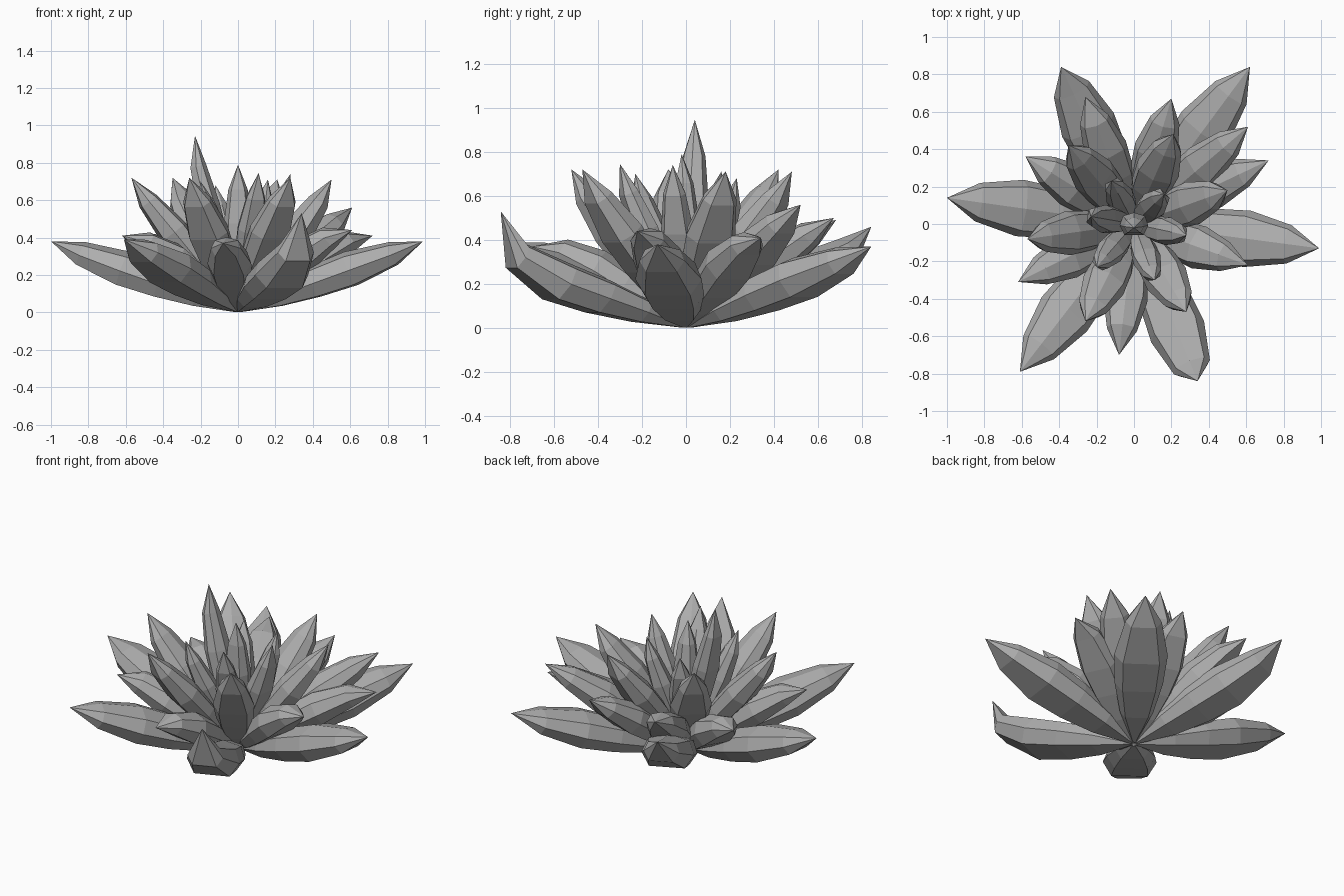
import bpy, bmesh
from mathutils import Vector

cube = bpy.data.objects.get("Cube")
if cube:
    bpy.data.objects.remove(cube)

mat = bpy.data.materials.new("matte_grey")
mat.use_nodes = True
COLOUR = (0.42, 0.42, 0.42, 1)
mat.diffuse_color = COLOUR
mat.node_tree.nodes["Principled BSDF"].inputs["Base Color"].default_value = COLOUR

# Plump cross-section of a leaf (side, up) and its fullness along the length
SECTION = [(-1, .05), (-.78, .58), (0, .78), (.78, .58), (1, .05), (.68, -.48), (-.68, -.48)]
FULLNESS = [(.0, .08), (.2, .62), (.4, .9), (.6, 1), (.83, .68)]


def leaf(name, tip, half_width, depth, curl):
    """Faceted pointed leaf; positive curl hangs below its chord, negative arches above it."""
    tip = Vector(tip)
    base = Vector((tip.x * .02, tip.y * .02, .008))
    axis = (tip - base).normalized()
    side = axis.cross(Vector((0, 0, 1))).normalized()
    up = side.cross(axis)
    bm = bmesh.new()
    rings = []
    for t, full in FULLNESS:
        centre = base.lerp(tip, t) - up * (curl * (t - t ** 7))
        w = half_width * full
        rings.append([bm.verts.new(centre + side * (a * w) + up * (b * w * depth))
                      for a, b in SECTION])
    n = len(SECTION)
    end = bm.verts.new(tip)
    bm.faces.new(rings[0])
    for i in range(n):
        j = (i + 1) % n
        for low, high in zip(rings, rings[1:]):
            bm.faces.new((low[i], low[j], high[j], high[i]))
        bm.faces.new((rings[-1][i], rings[-1][j], end))
    bmesh.ops.recalc_face_normals(bm, faces=bm.faces)
    mesh = bpy.data.meshes.new(name)
    bm.to_mesh(mesh)
    bm.free()
    mesh.materials.append(mat)
    bpy.context.collection.objects.link(bpy.data.objects.new(name, mesh))


# Whorls of leaves from the outside in: half width, depth ratio, then (tip, curl) per leaf
WHORLS = {
    "outer_leaf": (.152, .98, [((-1, .14, .38), .03), ((-.61, -.79, .39), .02),
                               ((.34, -.84, .53), .26), ((.99, -.13, .38), .03),
                               ((.62, .84, .37), .03), ((-.39, .84, .46), .1)]),
    "middle_leaf": (.118, 1.15, [((-.58, .36, .4), -.05), ((-.62, -.31, .41), -.05),
                                 ((-.08, -.7, .37), -.06), ((.61, -.22, .44), -.06),
                                 ((.72, .34, .41), -.06), ((.61, .52, .56), .0),
                                 ((.2, .67, .5), .0), ((-.26, .68, .49), -.02)]),
    "upper_leaf": (.118, 1.05, [((-.57, -.08, .72), .03), ((-.26, -.52, .72), .03),
                                ((.28, -.47, .72), .03), ((.5, .18, .71), .03),
                                ((.21, .48, .71), .03), ((-.35, .42, .72), .03)]),
    "inner_leaf": (.076, 1.25, [((.11, -.3, .745), .03), ((.28, -.06, .74), .03),
                                ((.16, .16, .71), .03), ((-.12, .23, .68), .03),
                                ((-.2, -.23, .7), .03), ((-.23, .04, .945), .05),
                                ((0, -.02, .79), .0)]),
}
for name, (half_width, depth, leaves) in WHORLS.items():
    for k, (tip, curl) in enumerate(leaves, 1):
        leaf(f"{name}_{k}", tip, half_width, depth, curl)
